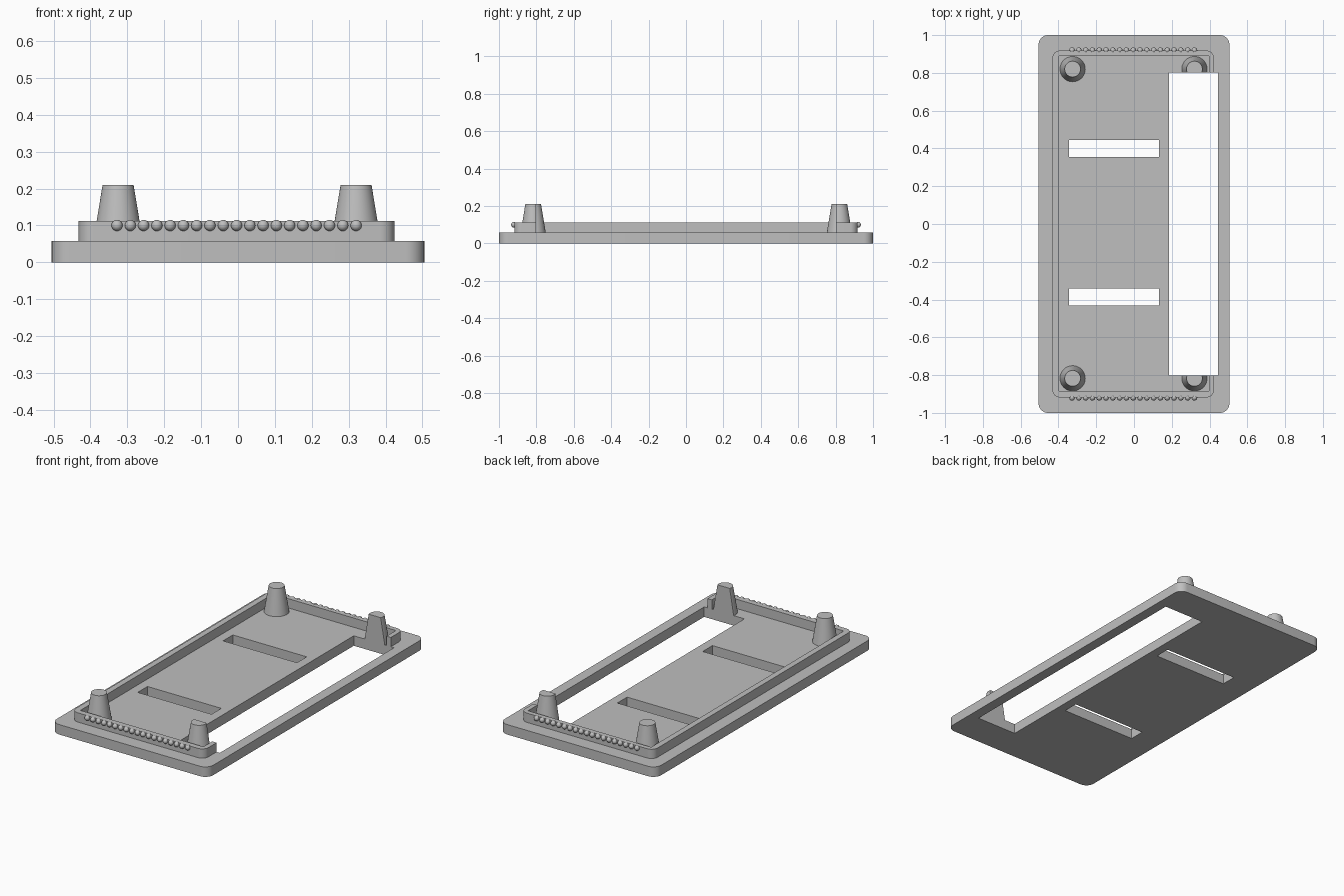
import bpy, bmesh, math

if "Cube" in bpy.data.objects:
    bpy.data.objects.remove(bpy.data.objects["Cube"])

BASE_TOP, WALL_TOP, POST_TOP = 0.058, 0.112, 0.21

grey = bpy.data.materials.new("plain grey")
grey.diffuse_color = (0.52, 0.52, 0.52, 1)
grey.use_nodes = True
grey.node_tree.nodes["Principled BSDF"].inputs["Base Color"].default_value = grey.diffuse_color


def finish(name, bm):
    """Turn a bmesh into a named grey object."""
    bmesh.ops.recalc_face_normals(bm, faces=bm.faces[:])
    mesh = bpy.data.meshes.new(name)
    bm.to_mesh(mesh)
    bm.free()
    mesh.materials.append(grey)
    obj = bpy.data.objects.new(name, mesh)
    bpy.context.collection.objects.link(obj)
    return obj


def slab(name, x0, x1, y0, y1, z0, z1, radius=0.0):
    """Upright box, optionally with rounded vertical corners."""
    corners = [(x1, y1, -1, -1), (x0, y1, 1, -1), (x0, y0, 1, 1), (x1, y0, -1, 1)]
    points = []
    for i, (x, y, sx, sy) in enumerate(corners):
        for k in range(9 if radius else 1):
            a = math.radians(90 * i + 11.25 * k)
            points.append((x + radius * (sx + math.cos(a)) if radius else x,
                           y + radius * (sy + math.sin(a)) if radius else y, z0))
    bm = bmesh.new()
    face = bm.faces.new([bm.verts.new(p) for p in points])
    out = bmesh.ops.extrude_face_region(bm, geom=[face])
    for v in out["geom"]:
        if isinstance(v, bmesh.types.BMVert):
            v.co.z = z1
    return finish(name, bm)


def activate(obj):
    bpy.ops.object.select_all(action='DESELECT')
    obj.select_set(True)
    bpy.context.view_layer.objects.active = obj


def cut(obj, *cutters):
    activate(obj)
    for cutter in cutters:
        mod = obj.modifiers.new("cut", 'BOOLEAN')
        mod.operation, mod.solver, mod.object = 'DIFFERENCE', 'EXACT', cutter
        bpy.ops.object.modifier_apply(modifier=mod.name)


def smooth(obj):
    activate(obj)
    bpy.ops.object.shade_smooth_by_angle(angle=math.radians(35))


# Cutters: long side window, two cross slots, inside of the raised rim
window = slab("window_cutter", 0.185, 0.445, -0.803, 0.803, -0.1, 0.4)
slots = [slab("slot_cutter", -0.345, 0.132, y - 0.045, y + 0.045, -0.1, 0.4)
         for y in (0.4, -0.387)]
hollow = slab("hollow_cutter", -0.398, 0.396, -0.885, 0.89, -0.1, 0.4)

# Base plate
base = slab("base_plate", -0.505, 0.505, -1, 1, 0, BASE_TOP, 0.05)
cut(base, window, *slots)

# Raised rim, open along the window
rim = slab("raised_rim", -0.432, 0.424, -0.918, 0.918, BASE_TOP, WALL_TOP, 0.04)
cut(rim, hollow, window)

# Tapered corner posts, the right pair trimmed by the window
posts = []
for x in (-0.325, 0.32):
    for y in (-0.817, 0.82):
        bm = bmesh.new()
        bmesh.ops.create_cone(bm, cap_ends=True, segments=48, radius1=0.067,
                              radius2=0.042, depth=POST_TOP - BASE_TOP)
        bmesh.ops.translate(bm, verts=bm.verts[:],
                            vec=(x, y, (POST_TOP + BASE_TOP) / 2))
        post = finish("corner_post", bm)
        if x > 0:
            cut(post, window)
        posts.append(post)

# Rows of grip beads on both end walls
for y in (-0.92, 0.92):
    bm = bmesh.new()
    for i in range(19):
        ball = bmesh.ops.create_uvsphere(bm, u_segments=16, v_segments=10, radius=0.015)
        bmesh.ops.translate(bm, verts=ball["verts"],
                            vec=(-0.328 + i * 0.036, y, 0.1))
    smooth(finish("grip_beads", bm))

for obj in [base, rim] + posts:
    smooth(obj)
for cutter in [window, hollow] + slots:
    bpy.data.objects.remove(cutter)
